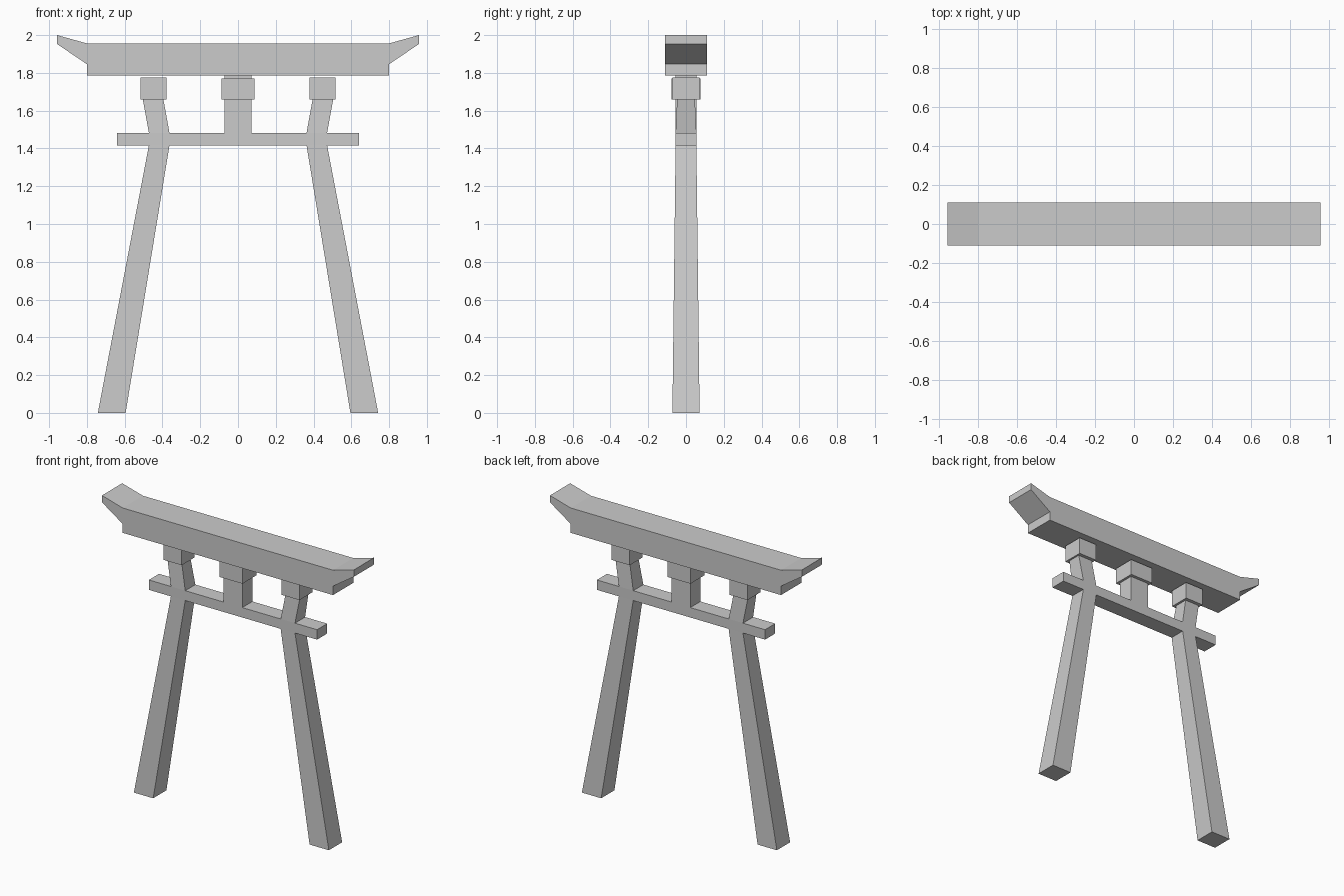
import bpy

if "Cube" in bpy.data.objects:
    bpy.data.objects.remove(bpy.data.objects["Cube"])


def make_object(name, verts, faces, mirror=False):
    mesh = bpy.data.meshes.new(name)
    mesh.from_pydata(verts, [], faces)
    mesh.update()
    obj = bpy.data.objects.new(name, mesh)
    bpy.context.collection.objects.link(obj)
    if mirror:
        obj.modifiers.new("mirror", 'MIRROR').use_mirror_merge = False
    return obj


def extrude_profile(name, points, half_depth):
    """Extrude a counter-clockwise (x, z) outline along y."""
    n = len(points)
    verts = [(x, y, z) for y in (-half_depth, half_depth) for x, z in points]
    faces = [tuple(range(n)), tuple(range(2 * n - 1, n - 1, -1))]
    faces += [(i, i + n, (i + 1) % n + n, (i + 1) % n) for i in range(n)]
    return make_object(name, verts, faces)


def tapered_block(name, bottom, top, mirror=False):
    """Block between two rectangles, each (x_min, x_max, half_depth, z)."""
    verts = []
    for x0, x1, d, z in (bottom, top):
        verts += [(x0, -d, z), (x1, -d, z), (x1, d, z), (x0, d, z)]
    faces = [(3, 2, 1, 0), (4, 5, 6, 7)]
    faces += [(i, (i + 1) % 4, (i + 1) % 4 + 4, i + 4) for i in range(4)]
    return make_object(name, verts, faces, mirror)


# Top beam with upswept ends
right = [(0.80, 1.785), (0.80, 1.846), (0.958, 1.953), (0.958, 2.0), (0.80, 1.956)]
left = [(-x, z) for x, z in reversed(right)]
extrude_profile("top_beam", right + left, 0.11)

# Lower crossbar
tapered_block("crossbar", (-0.64, 0.64, 0.055, 1.415), (0.64 * -1, 0.64, 0.055, 1.483))

# Leaning legs, with necks kinking outward above the crossbar
tapered_block("legs", (0.595, 0.742, 0.072, 0.0), (0.363, 0.472, 0.055, 1.415), True)
tapered_block("leg_necks", (0.363, 0.472, 0.055, 1.483), (0.395, 0.504, 0.047, 1.66), True)
tapered_block("leg_caps", (0.379, 0.517, 0.071, 1.66), (0.379, 0.517, 0.071, 1.776), True)

# Centre strut, its collar and the stub under the top beam
tapered_block("centre_strut", (-0.071, 0.071, 0.055, 1.483), (-0.071, 0.071, 0.055, 1.66))
tapered_block("centre_collar", (-0.088, 0.088, 0.077, 1.66), (-0.088, 0.088, 0.077, 1.77))
tapered_block("centre_stub", (-0.071, 0.071, 0.055, 1.77), (-0.071, 0.071, 0.055, 1.785))
